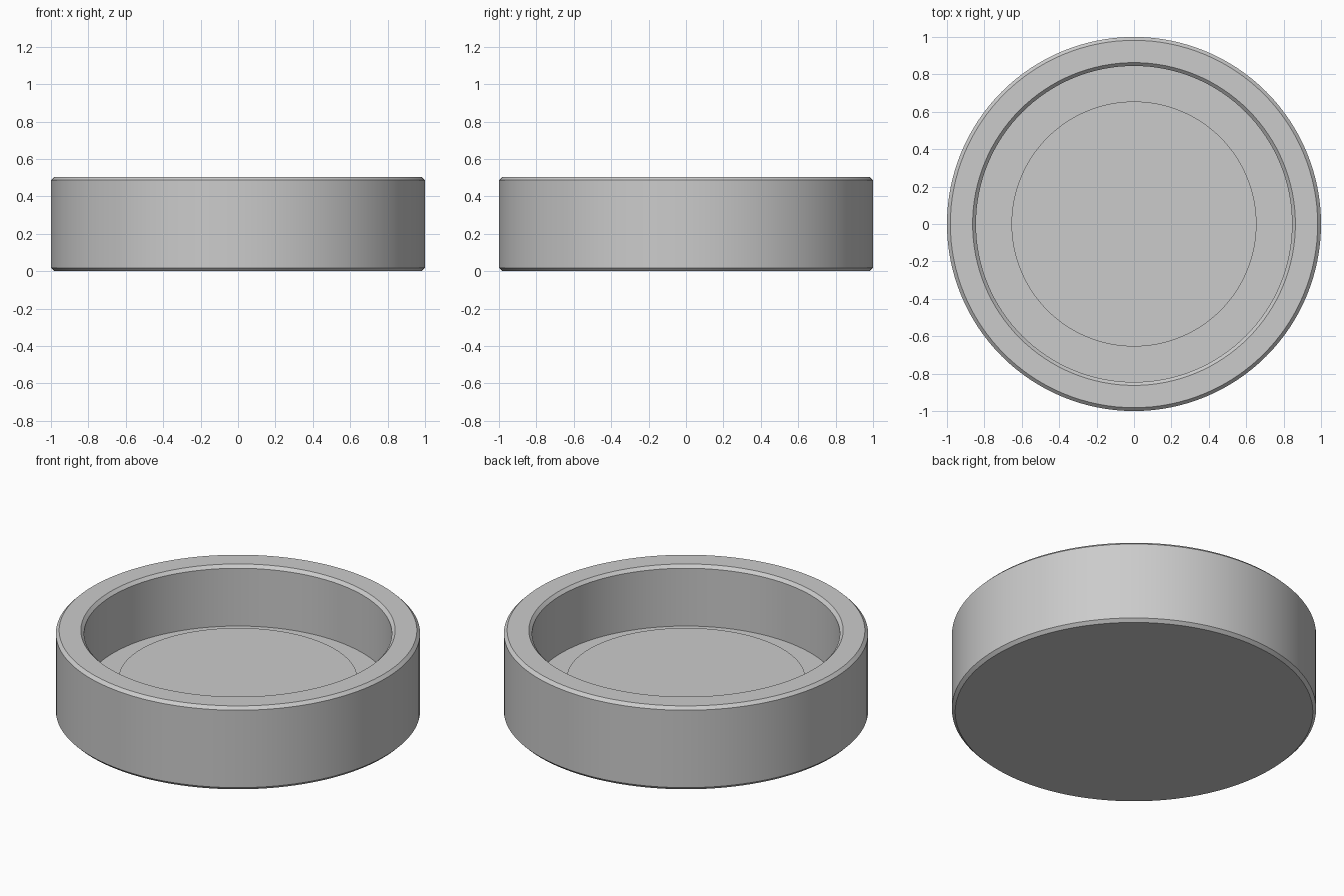
import bpy
import bmesh
import math

SEGMENTS = 128

cube = bpy.data.objects.get("Cube")
if cube:
    bpy.data.objects.remove(cube, do_unlink=True)

# Plain grey for the whole dish
grey = bpy.data.materials.new("plain_grey")
grey.use_nodes = True
colour = (0.6, 0.6, 0.6, 1.0)
grey.diffuse_color = colour
grey.node_tree.nodes["Principled BSDF"].inputs["Base Color"].default_value = colour


def lathe(name, profile):
    """Spin a (radius, height) profile around the z axis."""
    bm = bmesh.new()
    verts = [bm.verts.new((r, 0, z)) for r, z in profile]
    edges = [bm.edges.new(pair) for pair in zip(verts, verts[1:])]
    bmesh.ops.spin(bm, geom=verts + edges, axis=(0, 0, 1), cent=(0, 0, 0),
                   angle=math.tau, steps=SEGMENTS, use_duplicate=False)
    bmesh.ops.remove_doubles(bm, verts=bm.verts, dist=0.0001)
    bmesh.ops.recalc_face_normals(bm, faces=bm.faces)
    mesh = bpy.data.meshes.new(name)
    bm.to_mesh(mesh)
    bm.free()
    mesh.materials.append(grey)
    obj = bpy.data.objects.new(name, mesh)
    bpy.context.collection.objects.link(obj)
    bpy.ops.object.select_all(action="DESELECT")
    obj.select_set(True)
    bpy.context.view_layer.objects.active = obj
    bpy.ops.object.shade_smooth_by_angle(angle=math.radians(30))
    return obj


# Round dish with chamfered rims
HEIGHT, WALL, FLOOR, BEVEL = 0.505, 0.845, 0.137, 0.018
lathe("dish_body", [
    (0, 0), (1 - BEVEL, 0), (1, BEVEL),
    (1, HEIGHT - BEVEL), (1 - BEVEL, HEIGHT),
    (WALL + BEVEL, HEIGHT), (WALL, HEIGHT - BEVEL),
    (WALL, FLOOR), (0, FLOOR),
])

# Raised round platform on the dish floor
PLATFORM, PLATFORM_TOP = 0.655, 0.214
lathe("raised_platform", [
    (0, FLOOR - 0.02), (PLATFORM, FLOOR - 0.02),
    (PLATFORM, PLATFORM_TOP), (0, PLATFORM_TOP),
])
